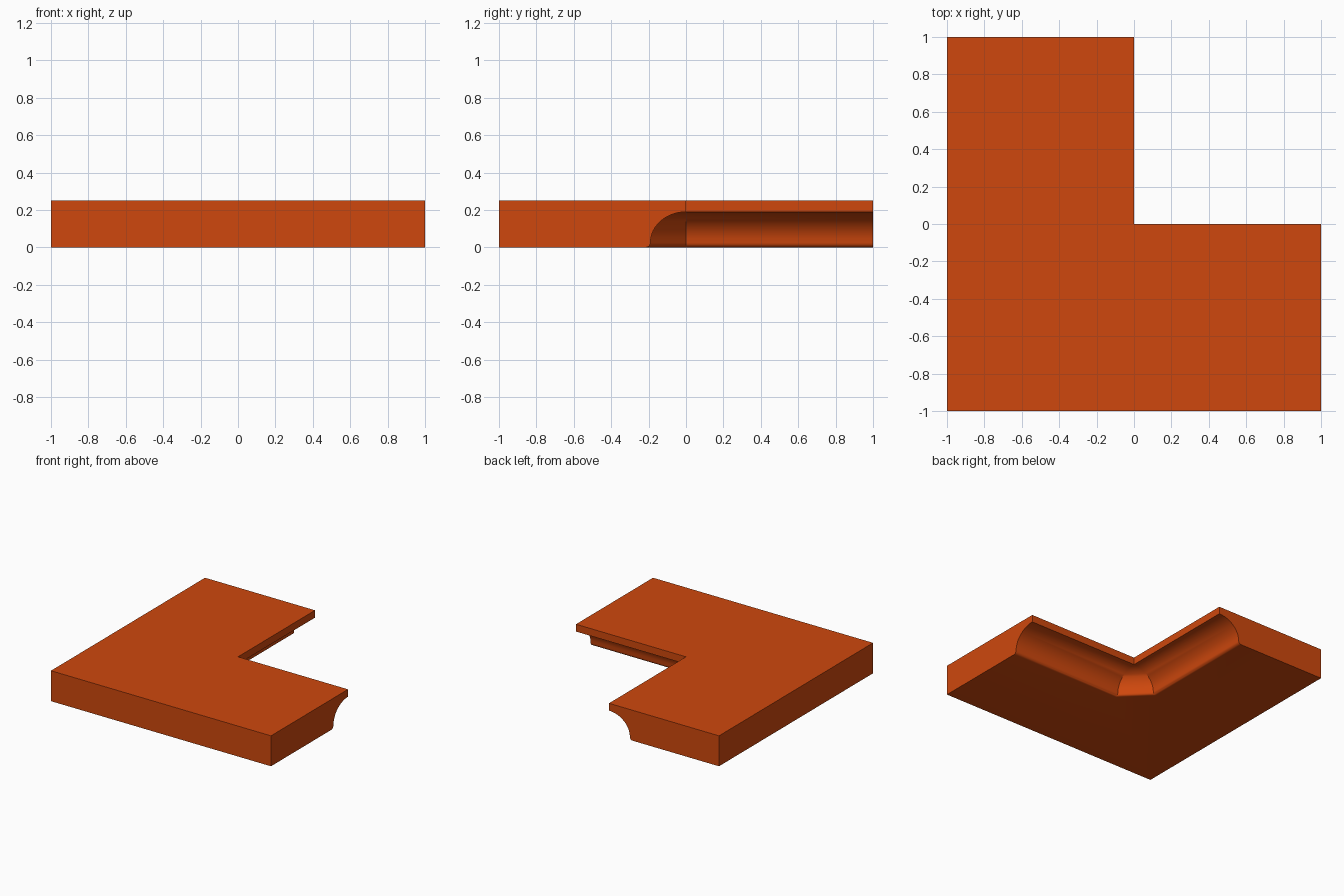
import bpy, bmesh, math

if "Cube" in bpy.data.objects:
    bpy.data.objects.remove(bpy.data.objects["Cube"])

H = 0.25       # slab height
LIP = 0.19     # underside of the top lip
COVE = 0.19    # cove depth
R = 0.025      # rounded foot radius

orange = bpy.data.materials.new("burnt orange")
orange.diffuse_color = (0.62, 0.064, 0.004, 1)
orange.use_nodes = True
orange.node_tree.nodes["Principled BSDF"].inputs["Base Color"].default_value = orange.diffuse_color

# Inner edge profile as (depth from edge, height): lip, concave cove, rounded foot
profile = [(0, H), (0, LIP)]
N = 12
for i in range(1, N + 1):
    a = math.pi / 2 * i / N
    profile.append((COVE * math.sin(a), R + (LIP - R) * math.cos(a)))
for i in range(1, 6):
    a = math.pi / 2 * i / 5
    profile.append((COVE + R * (1 - math.cos(a)), R - R * math.sin(a)))

bm = bmesh.new()

# Profile sections: end of right arm, two at the corner, end of back arm
placers = [lambda d: (1, -d), lambda d: (0, -d), lambda d: (-d, 0), lambda d: (-d, 1)]
sections = [[bm.verts.new((*place(d), z)) for d, z in profile] for place in placers]
for k in range(3):
    for a in range(len(profile) - 1):
        s, t = sections[k], sections[k + 1]
        f = bm.faces.new((s[a], s[a + 1], t[a + 1], t[a]))
        f.smooth = True
bmesh.ops.remove_doubles(bm, verts=bm.verts[:], dist=1e-5)

# Look the welded vertices up again by position
table = {tuple(round(c, 4) for c in v.co): v for v in bm.verts}
def find(p, z):
    return table[tuple(round(c, 4) + 0.0 for c in (*p, z))]
rings = [[find(place(d), z) for d, z in profile] for place in placers]

# Outer walls, top, bottom and arm ends
outline = [(-1, 1), (-1, -1), (1, -1)]
top = [bm.verts.new((x, y, H)) for x, y in outline]
low = [bm.verts.new((x, y, 0)) for x, y in outline]
for i in range(2):
    bm.faces.new((top[i], low[i], low[i + 1], top[i + 1]))
bm.faces.new(top + [rings[0][0], rings[1][0], rings[3][0]])
bm.faces.new(low + [r[-1] for r in rings])
bm.faces.new(rings[0] + [low[2], top[2]])
bm.faces.new(rings[3] + [low[0], top[0]])
bmesh.ops.recalc_face_normals(bm, faces=bm.faces[:])

mesh = bpy.data.meshes.new("corner_slab")
bm.to_mesh(mesh)
bm.free()
mesh.materials.append(orange)
slab = bpy.data.objects.new("corner_slab", mesh)
bpy.context.collection.objects.link(slab)
bpy.context.view_layer.objects.active = slab
slab.select_set(True)
bpy.ops.object.shade_smooth_by_angle(angle=math.radians(30))
